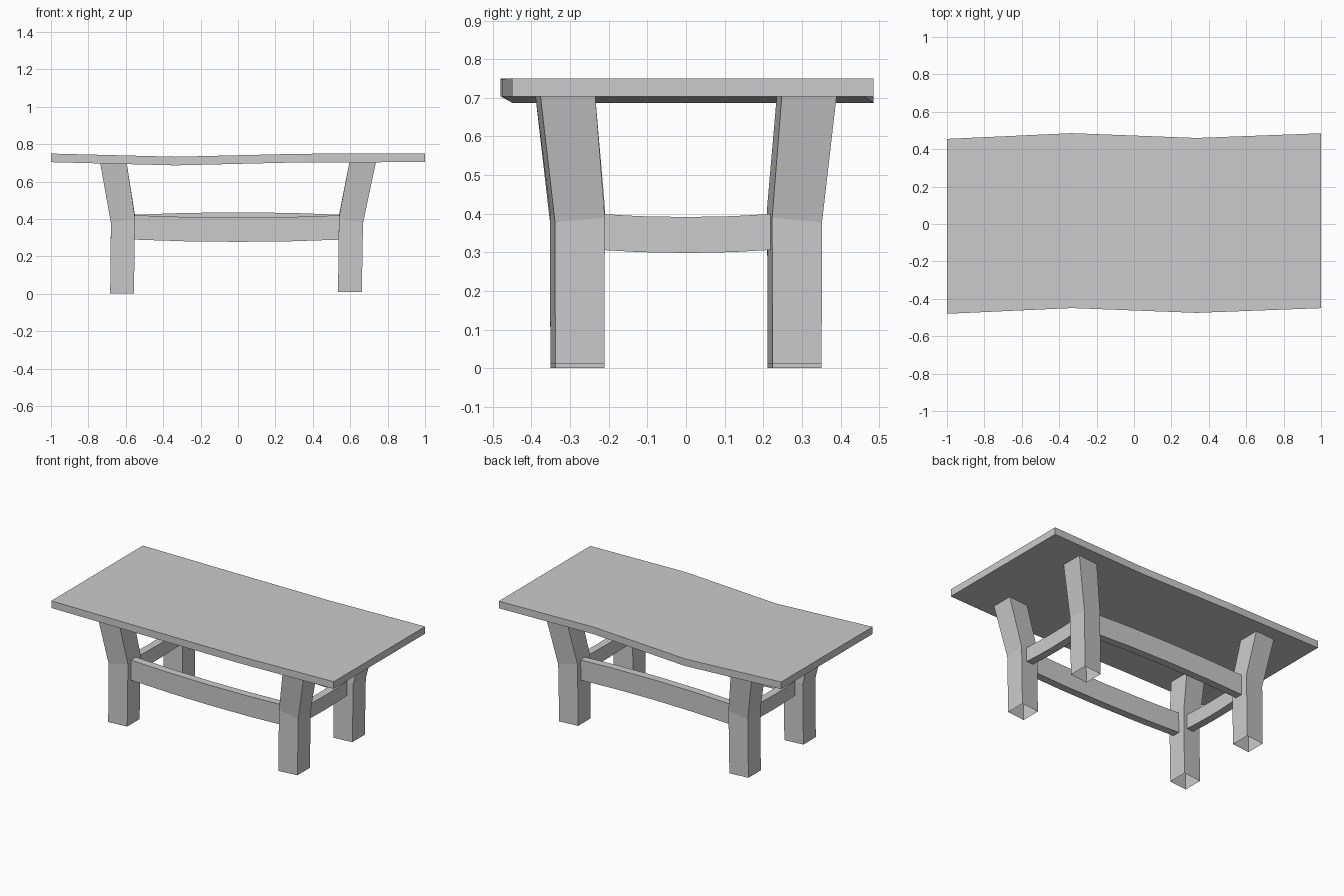
import bpy, bmesh

if "Cube" in bpy.data.objects:
    bpy.data.objects.remove(bpy.data.objects["Cube"])


def loft(name, rings, caps=True):
    """Join four-cornered rings into a solid or an open tube."""
    bm = bmesh.new()
    vs = [[bm.verts.new(p) for p in r] for r in rings]
    for a, b in zip(vs, vs[1:]):
        for i in range(4):
            j = (i + 1) % 4
            bm.faces.new((a[i], a[j], b[j], b[i]))
    if caps:
        bm.faces.new(vs[0][::-1])
        bm.faces.new(vs[-1])
    bmesh.ops.recalc_face_normals(bm, faces=bm.faces)
    me = bpy.data.meshes.new(name)
    bm.to_mesh(me)
    bm.free()
    ob = bpy.data.objects.new(name, me)
    bpy.context.collection.objects.link(ob)
    return ob


def rail(name, axis, half, across, z, height, thick, bow):
    """Beam along axis 0 (x) or 1 (y), bowed vertically in the middle."""
    rings = []
    for t in (-1, -0.5, 0, 0.5, 1):
        zc = z + bow * (1 - t * t)
        ring = []
        for a, h in ((-1, -1), (1, -1), (1, 1), (-1, 1)):
            side = across + a * thick / 2
            p = (t * half, side) if axis == 0 else (side, t * half)
            ring.append((*p, zc + h * height / 2))
        rings.append(ring)
    return loft(name, rings)


# Wavy tabletop: x, sideways shift, top height
stations = [(-1, -0.0125, 0.75), (-0.333, 0.018, 0.733),
            (0.333, -0.0075, 0.749), (1, 0.0175, 0.75)]
W, T = 0.4675, 0.046
loft("tabletop", [[(x, y - W, z - T), (x, y + W, z - T), (x, y + W, z), (x, y - W, z)]
                  for x, y, z in stations])

# Bent legs, slightly skewed in plan, open at the foot
for sx, side in ((-1, "left"), (1, "right")):
    foot = 0.001 if sx < 0 else 0.011
    foot_x = 0.62 if sx < 0 else 0.5985
    knee_x = 0.615 if sx < 0 else 0.604
    for sy, end in ((-1, "front"), (1, "back")):
        # centre x, centre y, z, half width, inward tilt of the section
        secs = [(foot_x, 0.281, foot, 0.0635, 0),
                (knee_x, 0.281, 0.398, 0.0645, 0.014),
                (0.668, 0.313, 0.712, 0.071, 0)]
        rings = []
        for cx, cy, z, h, tilt in secs:
            rings.append([(sx * cx + a * h, sy * cy + b * h + a * 0.0065,
                           z - a * sx * tilt - b * sy * tilt * 0.4)
                          for a, b in ((-1, -1), (1, -1), (1, 1), (-1, 1))])
        loft(f"{end}_{side}_leg", rings, caps=False)

# Long rails: front one sags, back one arches
rail("front_rail", 0, 0.58, -0.281, 0.356, 0.13, 0.05, -0.013)
rail("back_rail", 0, 0.58, 0.281, 0.357, 0.13, 0.05, 0.014)

# End rails between the legs
for sx, side in ((-1, "left"), (1, "right")):
    rail(f"{side}_end_rail", 1, 0.24, sx * 0.602, 0.354, 0.093, 0.05, -0.009)
